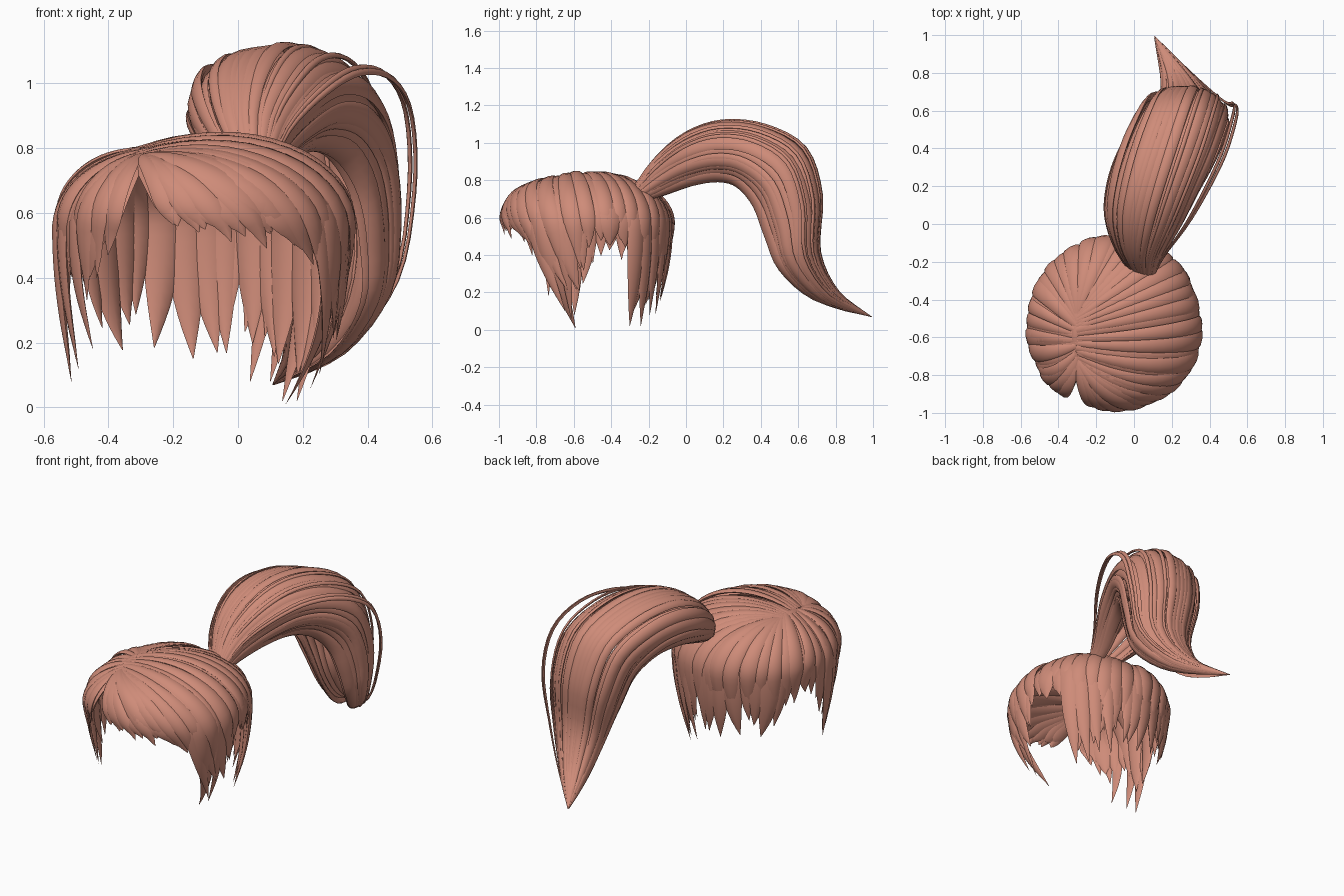
import bpy, bmesh, math, random
from mathutils import Vector

random.seed(4)
cube = bpy.data.objects.get("Cube")
if cube:
    bpy.data.objects.remove(cube)

hair = bpy.data.materials.new("terracotta hair")
hair.use_nodes = True
colour = (0.62, 0.26, 0.19, 1)
hair.diffuse_color = colour
hair.node_tree.nodes["Principled BSDF"].inputs["Base Color"].default_value = colour

SIDES = 8


def interpolate(rows, t):
    """Smooth value at t (0 to 1) through evenly spaced rows."""
    s = min(max(t, 0), 1) * (len(rows) - 1)
    i = min(int(s), len(rows) - 2)
    u = s - i
    p = [rows[min(max(i + k, 0), len(rows) - 1)] for k in (-1, 0, 1, 2)]
    return [b + 0.5 * u * (c - a + u * (2*a - 5*b + 4*c - d + u * (3*(b - c) + d - a)))
            for a, b, c, d in zip(*p)]


def lookup(keys, x):
    """Straight line lookup in sorted (key, value) pairs."""
    for (a, va), (b, vb) in zip(keys, keys[1:]):
        if a <= x <= b:
            return va + (vb - va) * (x - a) / (b - a)
    return keys[-1][1]


def add_strand(bm, path, steps, flatness=0.32):
    """Sweep a flat oval along path(t), which gives point, outward vector, width."""
    rings = []
    for i in range(steps + 1):
        t = i / steps
        point, out, width = path(t)
        tangent = (path(min(t + 0.01, 1))[0] - path(max(t - 0.01, 0))[0]).normalized()
        side = tangent.cross(out).normalized()
        normal = side.cross(tangent)
        ring = []
        for k in range(SIDES):
            a = math.tau * k / SIDES
            ring.append(bm.verts.new(point + side * width / 2 * math.cos(a)
                                     + normal * width / 2 * flatness * math.sin(a)))
        rings.append(ring)
    for r, q in zip(rings, rings[1:]):
        for k in range(SIDES):
            j = (k + 1) % SIDES
            bm.faces.new((r[k], r[j], q[j], q[k]))
    bm.faces.new(rings[0][::-1])
    bm.faces.new(rings[-1])


def finish(bm, name):
    bmesh.ops.recalc_face_normals(bm, faces=bm.faces)
    mesh = bpy.data.meshes.new(name)
    bm.to_mesh(mesh)
    bm.free()
    mesh.materials.append(hair)
    obj = bpy.data.objects.new(name, mesh)
    bpy.context.collection.objects.link(obj)
    bpy.ops.object.select_all(action='DESELECT')
    obj.select_set(True)
    bpy.context.view_layer.objects.active = obj
    bpy.ops.object.shade_smooth_by_angle(angle=math.radians(50))


# Head shape that the cap of hair follows
CENTRE = Vector((-0.105, -0.535, 0.55))
RADIUS, HEIGHT, DROP = 0.445, 0.28, 0.5
# Sideways sweep of the fringe away from the split, by direction in degrees
SWEEP = [(0, 10), (15, 0), (180, 0), (200, -12), (228, -14), (240, 0), (252, 2),
         (285, 32), (320, 46), (345, 30), (360, 10)]


def cap_path(deg, tip_z, width, lift=0.0, sway=0.0, tuck=0.17):
    """Strand from the parting, over the head and down to tip_z."""
    length = 1 + (CENTRE.z - tip_z) / DROP
    start_taper = 0.55 if length > 1.3 else 0.7
    angle = math.radians(deg)
    sweep = math.radians(lookup(SWEEP, deg % 360))
    root = Vector((-0.2, -0.06 + 0.12 * math.sin(angle - sweep)))

    def path(t):
        v = t * length
        below = max(v - 1, 0)
        a = angle - sweep * (1 - t) + sway * below ** 2
        rim = Vector((math.cos(a), math.sin(a))) * RADIUS
        f = math.sin(min(v, 1) * math.pi / 2)
        xy = root.lerp(rim, f) * (1 - tuck * below ** 2)
        r = min(xy.length / RADIUS, 1)
        if v < 1:
            z = HEIGHT * math.sqrt(1 - r * r)
        else:
            z = -DROP * below
        out = Vector((xy.x / RADIUS ** 2, xy.y / RADIUS ** 2, max(z, 0) / HEIGHT ** 2))
        out.normalize()
        taper = max((t - start_taper) / (1 - start_taper), 0)
        w = width * (0.3 + 0.7 * f) * max(1 - taper ** 2, 0.02)
        point = CENTRE + Vector((xy.x, xy.y, z)) + out * lift * math.sin(math.pi * min(t * 1.1, 1))
        return point, out, w
    return path


# Tip height by direction around the head, in degrees
TIPS = [(0, .34), (12, .46), (30, .44), (42, .1), (58, .12), (75, .2), (90, .14),
        (105, .16), (118, .25), (135, .18), (150, .32), (165, .45), (178, .25),
        (187, .14), (198, .34), (215, .4), (228, .5), (252, .58), (280, .53),
        (305, .5), (325, .42), (337, .3), (345, .1), (360, .34)]
SPLIT = (229, 254)

# Long under layer and shorter, ridged upper layer
for name, count, shift, shorten, lift, width in (
        ("cap_under_layer", 40, 0.0, 0.0, 0.0, 0.12),
        ("cap_upper_layer", 38, 0.4, 0.35, 0.022, 0.095)):
    bm = bmesh.new()
    for i in range(count):
        deg = (i + shift) * 360 / count + random.uniform(-2, 2)
        if SPLIT[0] < deg % 360 < SPLIT[1]:
            continue
        tip = lookup(TIPS, deg % 360) + random.uniform(-0.01, 0.04)
        tip += max(0.54 - tip, 0) * shorten * random.uniform(0.4, 1.3)
        add_strand(bm, cap_path(deg, tip, width * random.uniform(0.8, 1.25),
                                lift * random.uniform(0.4, 1.3),
                                random.uniform(-0.2, 0.2)), 20)
    finish(bm, name)

# Fringe locks that lie on top beside the split
bm = bmesh.new()
for deg, tip in ((258, .57), (268, .54), (281, .51), (296, .49), (309, .5), (320, .44),
                 (329, .36), (228, .47), (221, .4), (213, .33)):
    add_strand(bm, cap_path(deg, tip, 0.085, 0.028), 20)
finish(bm, "fringe_locks")

# Long pointed locks at the temples and behind the ears: direction, tip, width, sway, tuck
bm = bmesh.new()
for deg, tip, width, sway, tuck in (
        (344, .01, .11, .05, .36), (338, .1, .08, .1, .2), (352, .06, .07, -.1, .25),
        (36, .02, .11, .05, .15), (44, .02, .1, .1, .13), (54, .08, .09, .1, .12), (64, .08, .08, .1, .12),
        (186, .08, .1, .05, .08), (193, .12, .08, .1, .12), (204, .18, .07, .2, .2)):
    add_strand(bm, cap_path(deg, tip, width, 0.012, sway, tuck), 24)
finish(bm, "side_locks")

# Small ridge along the parting
bm = bmesh.new()
add_strand(bm, lambda t: (Vector((-0.305, -0.46 - 0.26 * t, 0.785 + 0.012 * math.sin(math.pi * t) - 0.03 * t)),
                          Vector((0, 0, 1)), 0.02 + 0.045 * math.sin(math.pi * t)), 10, 0.7)
finish(bm, "parting_ridge")

# Ponytail envelope: upper y, z, lower y, z, middle x, half width
TAIL = [(-.32, .70, -.30, .66, .06, .03), (-.17, .91, -.13, .70, .03, .125),
        (.0, 1.05, .04, .75, .05, .20), (.2, 1.115, .18, .77, .10, .235),
        (.43, 1.09, .28, .74, .17, .25), (.64, .97, .36, .63, .24, .24),
        (.725, .72, .42, .47, .28, .22), (.715, .42, .50, .31, .30, .17),
        (.82, .2, .68, .16, .24, .095), (.995, .07, .985, .07, .11, .004)]


def tail_path(deg, scale, width):
    """Strand running along the envelope at an angle around it."""
    angle = math.radians(deg)

    def path(t):
        yu, zu, yl, zl, x, half = interpolate(TAIL, t)
        up = Vector((0, yu - yl, zu - zl)) / 2
        across = Vector((half, -0.12 * half, 0))
        out = across * math.cos(angle) + up * math.sin(angle)
        grow = 1 + (scale - 1) * math.sin(math.pi * t)
        point = Vector((x, (yu + yl) / 2, (zu + zl) / 2)) + out * grow
        normal = across.normalized() * math.cos(angle) + up.normalized() * math.sin(angle)
        w = width * (0.12 + 0.88 * half / 0.25)
        return point, normal, w * (1 if t < 0.95 else max((1 - t) / 0.05, 0.05))
    return path


# Outer shell of the ponytail, open underneath
bm = bmesh.new()
COUNT = 29
for i in range(COUNT):
    deg = -56 + 292 * i / (COUNT - 1) + random.uniform(-3, 3)
    add_strand(bm, tail_path(deg, random.uniform(0.88, 1.03), random.uniform(0.045, 0.085)), 36, 0.35)
finish(bm, "ponytail_outer")

# Inner strands below the shell
bm = bmesh.new()
for i in range(12):
    add_strand(bm, tail_path(-40 + 260 * i / 11, random.uniform(0.65, 0.82), 0.07), 32, 0.35)
finish(bm, "ponytail_inner")

# Thin flyaway strands beside the ponytail
bm = bmesh.new()
for deg, scale in ((24, 1.36), (28, 1.32), (48, 1.12), (70, 1.05)):
    add_strand(bm, tail_path(deg, scale, 0.024), 36, 0.6)
finish(bm, "ponytail_flyaways")
